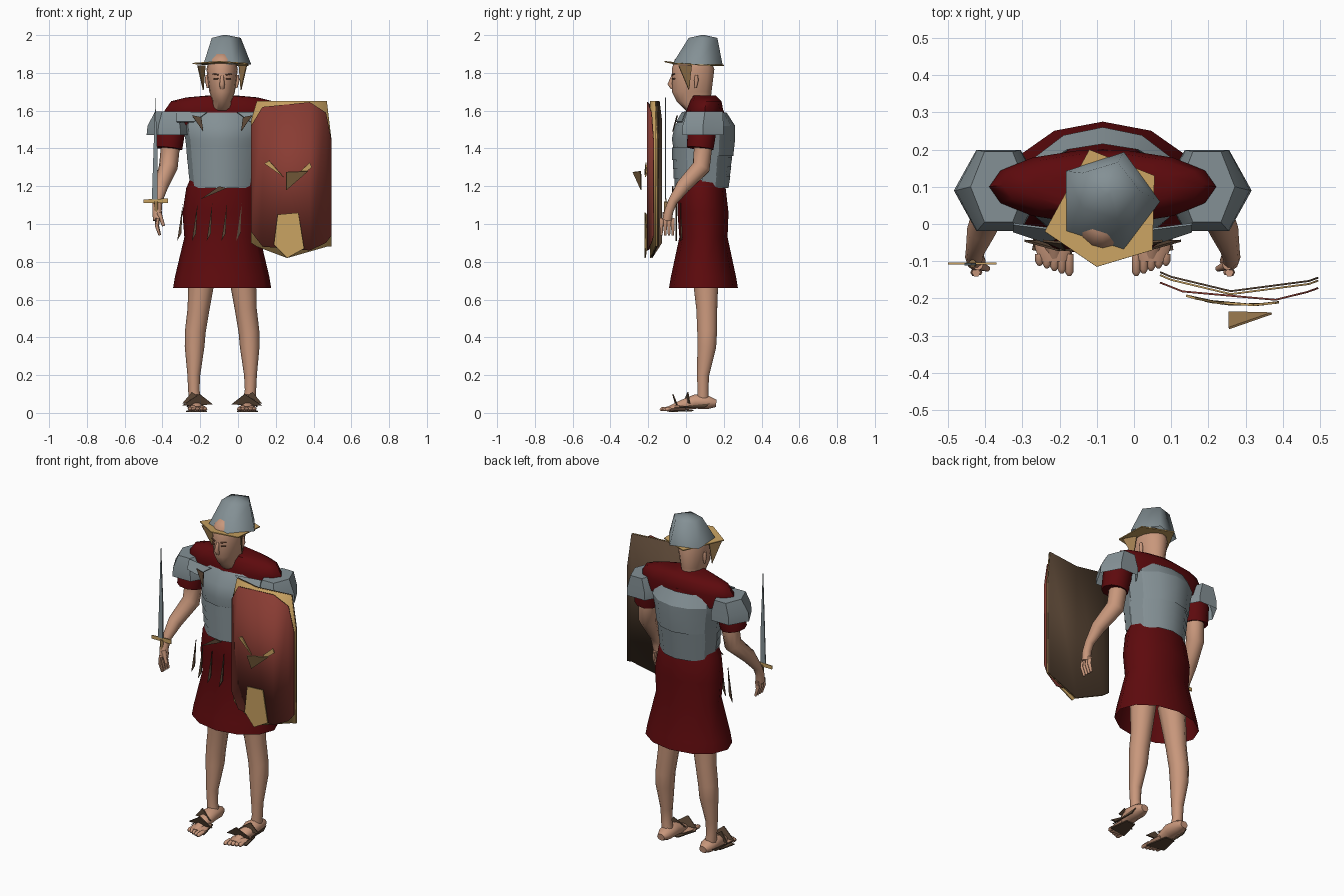
import bpy
import math
from mathutils import Vector

default_cube = bpy.data.objects.get("Cube")
if default_cube:
    bpy.data.objects.remove(default_cube)

MID = -.084  # body centre line


def material(name, red, green, blue):
    colour = (red, green, blue, 1)
    made = bpy.data.materials.new(name)
    made.use_nodes = True
    made.diffuse_color = colour
    made.node_tree.nodes["Principled BSDF"].inputs["Base Color"].default_value = colour
    return made


skin = material("skin", .58, .31, .2)
cloth = material("dark red cloth", .11, .003, .004)
steel = material("steel", .23, .28, .3)
shield_red = material("shield red", .25, .045, .033)
gold = material("gold", .58, .36, .12)
bronze = material("bronze", .34, .2, .08)
leather = material("leather", .1, .06, .035)
dark = material("face shadow brown", .2, .09, .05)


def build(name, verts, faces, mat, angle=50, thickness=0):
    mesh = bpy.data.meshes.new(name)
    mesh.from_pydata(verts, [], faces)
    mesh.materials.append(mat)
    part = bpy.data.objects.new(name, mesh)
    bpy.context.collection.objects.link(part)
    if thickness:
        solid = part.modifiers.new("thickness", "SOLIDIFY")
        solid.thickness = thickness
        solid.offset = 0
    bpy.ops.object.select_all(action="DESELECT")
    part.select_set(True)
    bpy.context.view_layer.objects.active = part
    bpy.ops.object.shade_smooth_by_angle(angle=math.radians(angle))


def skin_over(name, rings, mat, close_bottom, close_top, angle):
    """Join equal rings of points into one surface."""
    sides = len(rings[0])
    verts = [point for ring in rings for point in ring]
    faces = []
    for start in range(0, len(verts) - sides, sides):
        for i in range(sides):
            j = (i + 1) % sides
            faces.append((start + i, start + j, start + sides + j, start + sides + i))
    if close_bottom:
        faces.append(tuple(reversed(range(sides))))
    if close_top:
        faces.append(tuple(range(len(verts) - sides, len(verts))))
    build(name, verts, faces, mat, angle)


def circle(sides):
    for i in range(sides):
        turn = math.tau * i / sides
        yield math.cos(turn), math.sin(turn)


def loft(name, sections, mat, x=MID, sides=12, close_bottom=True, close_top=True, angle=50):
    """Upright body with level sections (z, half width, front y, back y)."""
    rings = [[(x + half * u, (front + back) / 2 + (back - front) / 2 * v, z)
              for u, v in circle(sides)] for z, half, front, back in sections]
    skin_over(name, rings, mat, close_bottom, close_top, angle)


def limb(name, path, mat, side, sides=10, wide=1):
    """Tube through points (distance from centre line, y, z, radius)."""
    centres = [Vector((MID + side * d, y, z)) for d, y, z, radius in path]
    rings = []
    for i, centre in enumerate(centres):
        along = (centres[min(i + 1, len(path) - 1)] - centres[max(i - 1, 0)]).normalized()
        up = along.cross(Vector((1, 0, 0))).normalized()
        across = up.cross(along) * wide
        radius = path[i][-1]
        rings.append([centre + radius * (across * u + up * v) for u, v in circle(sides)])
    skin_over(name, rings, mat, True, True, 60)


def plate(name, points, mat):
    build(name, points, [tuple(range(len(points)))], mat, 0, .006)


def card(name, y, outline, mat):
    """Thin upright plate facing the front."""
    plate(name, [(x, y, z) for x, z in outline], mat)


def bow(x, front):
    """Depth of the curved shield surface."""
    return front + (x - .3) ** 2


def shield_layer(name, front, columns, mat):
    """Curved board from columns (x, bottom, top)."""
    verts = [(x, bow(x, front), z) for x, low, high in columns for z in (low, high)]
    faces = [(i, i + 2, i + 3, i + 1) for i in range(0, len(verts) - 2, 2)]
    build(name, verts, faces, mat, 25, .005)


def shield_patch(name, outline, mat):
    plate(name, [(x, bow(x, -.218), z) for x, z in outline], mat)


# Head
loft("head", [(1.58, .06, .02, .14), (1.65, .05, -.05, .13), (1.7, .068, -.075, .135),
              (1.82, .083, -.075, .15), (1.87, .07, -.06, .13), (1.9, .04, -.03, .09)],
     skin, sides=16)
limb("nose", [(0, -.07, 1.785, .008), (0, -.085, 1.74, .014), (0, -.07, 1.72, .012)], skin, 1)
limb("mouth", [(-.02, -.07, 1.69, .004), (.02, -.07, 1.69, .004)], dark, 1)

# Tunic
loft("skirt", [(.66, .26, -.09, .275), (.72, .25, -.08, .265), (.93, .2, -.035, .22),
               (1.06, .21, -.045, .225), (1.19, .19, -.045, .21), (1.26, .16, -.03, .19)],
     cloth, close_bottom=False)
loft("tunic_body", [(1.2, .14, -.03, .19), (1.5, .17, -.03, .22), (1.6, .2, 0, .2)], cloth)
loft("shoulder_yoke", [(1.52, .28, .02, .19), (1.6, .305, 0, .2), (1.65, .27, .02, .19),
                       (1.67, .19, .03, .17), (1.68, .08, .02, .16)], cloth, sides=14)

# Chest armour over overlapping waist bands
loft("breastplate", [(1.36, .185, -.06, .25), (1.45, .195, -.075, .26),
                     (1.52, .21, -.06, .26), (1.59, .19, -.01, .215)],
     steel, close_bottom=False, close_top=False, angle=30)
for band in range(4):
    bottom, grow = 1.19 + band * .05, band * .005
    loft(f"waist_band_{band + 1}",
         [(bottom, .17 + grow, -.06 - grow, .225 + grow),
          (bottom + .065, .175 + grow, -.06 - grow, .235 + grow)],
         steel, close_bottom=False, close_top=False, angle=30)

# Belt tie and hanging strips
card("belt_tie", -.07, [(-.2, 1.13), (-.06, 1.19), (-.1, 1.2)], leather)
for strip in range(5):
    x = -.31 + strip * .078
    y = -.055 + 2 * (x + .12) ** 2
    card(f"belt_strip_{strip + 1}", y, [(x - .012, .91), (x + .01, .95), (x + .018, 1.11)],
         leather)

# Paired parts
for label, side in (("right", -1), ("left", 1)):
    def paired(name):
        return f"{label}_{name}"

    def paired_plate(name, points, mat):
        plate(paired(name), [(MID + side * d, y, z) for d, y, z in points], mat)

    # Leg, foot and toes
    limb(paired("leg"), [(.14, .09, .04, .035), (.15, .09, .12, .03), (.15, .09, .2, .034),
                         (.146, .11, .35, .052), (.142, .112, .43, .055),
                         (.125, .11, .55, .058), (.1, .1, .8, .078)], skin, side)
    limb(paired("foot"), [(.14, .16, .05, .02), (.14, .12, .055, .036), (.14, .05, .06, .04),
                          (.135, -.02, .04, .03), (.13, -.09, .02, .016)],
         skin, side, wide=1.2)
    limb(paired("ball_of_foot"), [(.135, 0, .03, .015), (.132, -.06, .025, .018),
                                  (.13, -.1, .02, .014)], skin, side, wide=2.8)
    for toe in range(5):
        d, tip = .09 + toe * .02, toe * .007 - .138
        limb(paired(f"toe_{toe + 1}"), [(d, -.08, .02, .012), (d, tip + .01, .02, .012),
                                        (d, tip, .015, .006)], skin, side, sides=6)

    # Sandal
    paired_plate("sandal_sole", [(.11, .04, .012), (.17, .04, .012), (.19, -.07, .008),
                                 (.08, -.09, .008)], leather)
    paired_plate("toe_strap", [(.05, -.055, .045), (.21, -.045, .04), (.12, -.07, .1)], leather)
    paired_plate("instep_strap", [(.09, -.01, .06), (.21, .02, .05), (.16, .01, .11)], leather)
    paired_plate("side_strap", [(.185, -.06, .03), (.18, .13, .05), (.182, .1, .03)], leather)

    # Arm and hand
    limb(paired("sleeve"), [(.285, .075, 1.4, .074), (.275, .085, 1.5, .08),
                            (.25, .1, 1.57, .06)], cloth, side)
    limb(paired("arm"), [(.27, .09, 1.5, .05), (.275, .09, 1.4, .05), (.285, .08, 1.3, .05),
                         (.325, -.015, 1.2, .04), (.342, -.07, 1.12, .026),
                         (.345, -.09, 1.07, .025), (.34, -.1, 1.02, .026)], skin, side)
    for finger in range(4):
        y = finger * .02 - .13
        limb(paired(f"finger_{finger + 1}"), [(.34, y, 1.03, .012), (.345, y, .99, .011),
                                              (.33, y, .94, .007)], skin, side, sides=6)
    limb(paired("thumb"), [(.335, -.11, 1.06, .014), (.31, -.12, .99, .008)], skin, side)

    # Shoulder armour
    loft(paired("shoulder_plate"), [(1.47, .12, -.035, .215), (1.52, .115, -.035, .215),
                                    (1.595, .075, -.01, .21)], steel, x=MID + side * .28,
         sides=6, close_bottom=False, angle=25)
    paired_plate("collar_strap", [(.08, -.02, 1.59), (.24, 0, 1.595), (.24, -.02, 1.54),
                                  (.15, -.05, 1.54)], steel)
    paired_plate("strap_end", [(.16, -.045, 1.575), (.11, -.05, 1.565), (.1, -.07, 1.49)], leather)

    # Face details and cheek guard
    paired_plate("cheek_guard", [(.13, -.04, 1.84), (.09, .03, 1.84), (.1, .015, 1.71)], bronze)
    limb(paired("brow"), [(.02, -.073, 1.79, .004), (.05, -.06, 1.795, .003)], dark, side)
    limb(paired("eye"), [(.022, -.072, 1.77, .004), (.045, -.06, 1.77, .004)], dark, side)
    limb(paired("ear"), [(.075, .05, 1.72, .006), (.08, .055, 1.76, .012),
                         (.08, .055, 1.79, .008)], skin, side)

# Five-sided helmet on a brim
loft("helmet", [(1.845, .14, -.08, .2), (1.985, .085, .01, .17), (2, .01, .08, .1)],
     steel, x=-.07, sides=5, close_bottom=False, angle=75)
plate("helmet_brim", [(-.1, -.115, 1.86), (.05, -.07, 1.85), (.055, .13, 1.84),
                      (-.12, .2, 1.84), (-.24, -.02, 1.85)], gold)

# Curved shield
board = [(.07, .9, 1.55), (.1, .88, 1.65), (.26, .82, 1.65), (.47, .88, 1.65), (.495, .88, 1.44)]
shield_layer("shield_rim", -.19, board, gold)
shield_layer("shield_back", -.182, board, leather)
shield_layer("shield_face", -.21, [(.07, .96, 1.52), (.13, .88, 1.62), (.38, .86, 1.645),
                                   (.465, .9, 1.59), (.495, .94, 1.44)], shield_red)
shield_patch("shield_foot_patch", [(.21, 1.05), (.32, 1.06), (.35, .87), (.26, .82),
                                   (.19, .89)], gold)
shield_patch("shield_right_ray", [(.14, 1.32), (.165, 1.335), (.24, 1.25)], gold)
shield_patch("shield_left_ray", [(.32, 1.27), (.38, 1.325), (.39, 1.3), (.34, 1.26)], gold)
plate("shield_boss", [(.255, -.28, 1.275), (.37, -.24, 1.28), (.255, -.237, 1.18)], bronze)

# Sword held upright
card("sword_blade", -.108, [(-.456, 1.13), (-.425, 1.13), (-.425, 1.35), (-.438, 1.67)], steel)
card("sword_guard", -.106, [(-.5, 1.11), (-.37, 1.11), (-.37, 1.135), (-.5, 1.13)], gold)
limb("sword_grip", [(.345, -.106, 1, .01), (.35, -.106, 1.12, .01)], bronze, -1)
